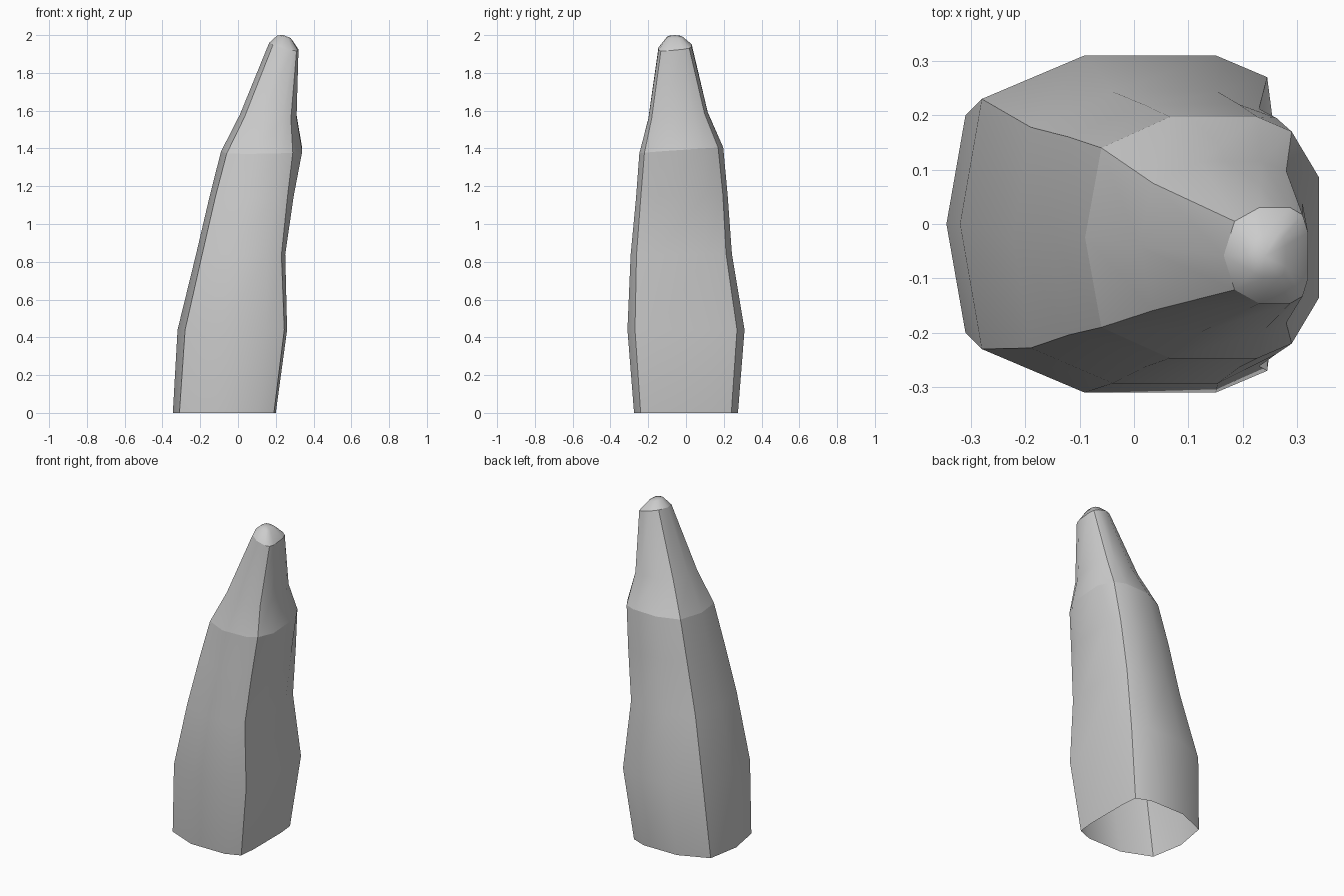
import bpy, bmesh

if "Cube" in bpy.data.objects:
    bpy.data.objects.remove(bpy.data.objects["Cube"])

# Ring profile: z, tilt in x, tilt in y, left bulge x, left corner x, right corner x,
# right bulge x, centre y, half widths: left corner, right corner, side bulge
RINGS = [
    (0.00, 0, 0, -.345, -.31, .19, .20, 0, .20, .24, .275),
    (0.44, 0, 0, -.32, -.28, .245, .26, 0, .23, .27, .31),
    (0.84, 0, .01, -.222, -.19, .23, .25, -.025, .203, .237, .268),
    (1.15, .01, .03, -.15, -.12, .262, .295, -.022, .182, .217, .242),
    (1.388, .02, .07, -.09, -.06, .29, .34, -.025, .165, .195, .222),
    (1.575, -.03, .10, .01, .035, .28, .31, -.042, .117, .14, .157),
    (1.94, -.25, .10, .165, .185, .31, .32, -.058, .063, .075, .088),
]
SHARP_RINGS = (4, 6)      # shoulder and nail edge
CORNERS = (1, 4, 7, 10)   # four hard edges running up the shaft


def ring_points(z, tx, ty, xL, xl, xr, xR, cy, hl, hr, hs):
    """Eleven points around a four-cornered section with bulging sides."""
    a, b = xl + .36 * (xr - xl), xl + .82 * (xr - xl)
    half = [(xl, hl), (a, hs), (b, hs), (xr, hr), (xR, hr * .57)]
    pts = [(xL, 0)] + half + [(x, -y) for x, y in reversed(half)]
    mid = (xL + xR) / 2
    return [(x, cy + y, max(0, z + tx * (x - mid) + ty * y)) for x, y in pts]


bm = bmesh.new()
loops = [[bm.verts.new(p) for p in ring_points(*r)] for r in RINGS]
n = len(loops[0])

# Rounded cap: a shrunken raised ring and a tip
cap = []
for v in loops[-1]:
    x, y, z = v.co
    cap.append(bm.verts.new((.245 + (x - .245) * .46, -.06 + (y + .06) * .46,
                             1.991 - .2 * (x - .245) * .46)))
loops.append(cap)
tip = bm.verts.new((.24, -.06, 2.0))

# Skin (the underside stays open)
for lo, hi in zip(loops, loops[1:]):
    for i in range(n):
        j = (i + 1) % n
        bm.faces.new((lo[j], lo[i], hi[i], hi[j]))
for i in range(n):
    bm.faces.new((cap[(i + 1) % n], cap[i], tip))
bmesh.ops.recalc_face_normals(bm, faces=bm.faces)

# Smooth panels with hard corner edges
for f in bm.faces:
    f.smooth = True
for c in CORNERS:
    for k in range(len(RINGS) - 1):
        bm.edges.get((loops[k][c], loops[k + 1][c])).smooth = False
for k in SHARP_RINGS:
    for i in range(n):
        bm.edges.get((loops[k][i], loops[k][(i + 1) % n])).smooth = False

mesh = bpy.data.meshes.new("leaning_spike")
bm.to_mesh(mesh)
bm.free()
spike = bpy.data.objects.new("leaning_spike", mesh)
bpy.context.collection.objects.link(spike)
